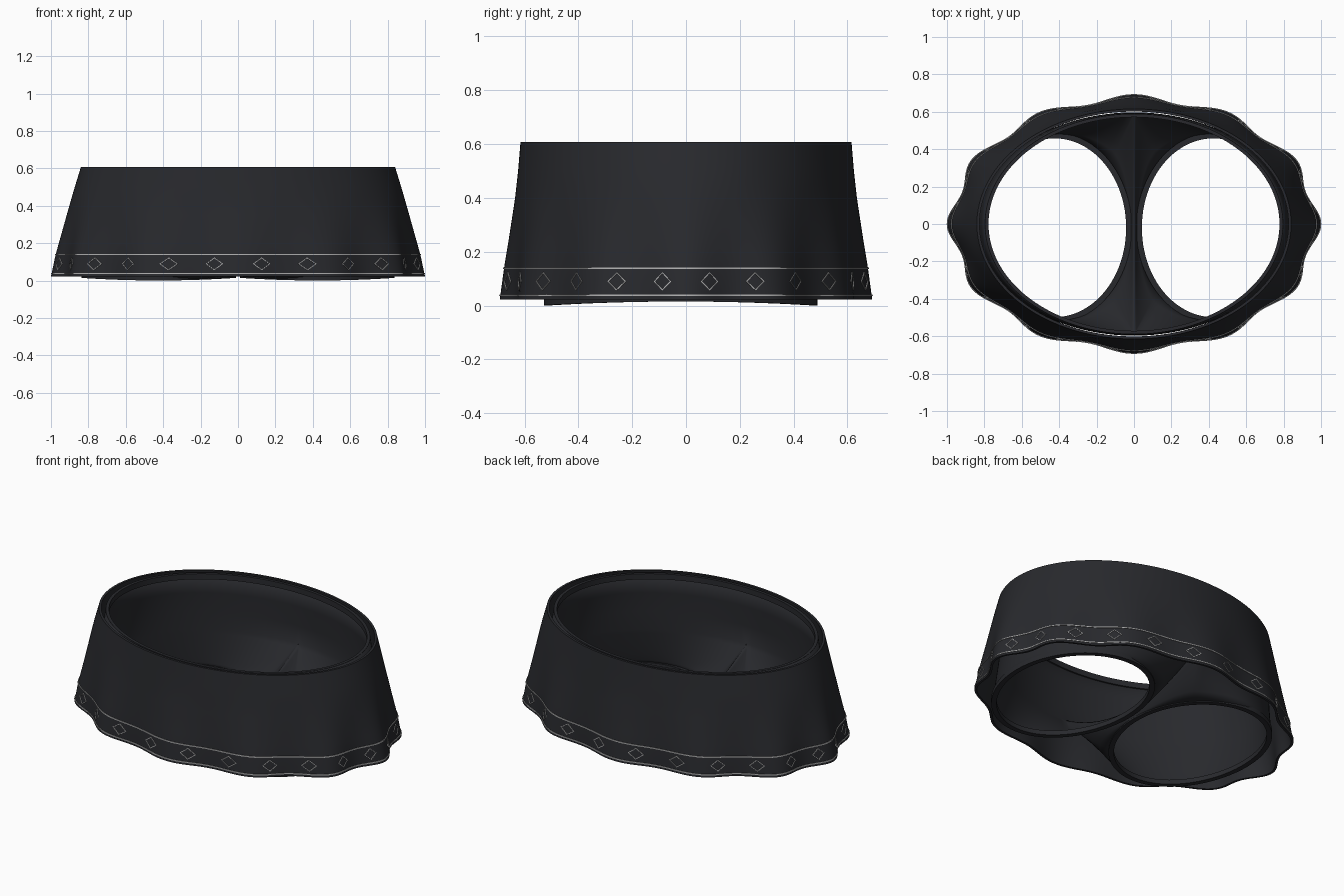
import bpy, bmesh, math
from math import sin, cos, pi

if "Cube" in bpy.data.objects:
    bpy.data.objects.remove(bpy.data.objects["Cube"])


def material(name, col):
    m = bpy.data.materials.new(name)
    m.diffuse_color = (*col, 1)
    m.use_nodes = True
    m.node_tree.nodes["Principled BSDF"].inputs["Base Color"].default_value = m.diffuse_color
    return m


FABRIC = material("black_fabric", (0.021, 0.022, 0.026))
TRIM = material("grey_trim", (0.42, 0.42, 0.42))


def finish(bm, name, mat, angle=40):
    me = bpy.data.meshes.new(name)
    bm.to_mesh(me)
    bm.free()
    ob = bpy.data.objects.new(name, me)
    bpy.context.collection.objects.link(ob)
    me.materials.append(mat)
    bpy.ops.object.select_all(action='DESELECT')
    ob.select_set(True)
    bpy.context.view_layer.objects.active = ob
    bpy.ops.object.shade_smooth_by_angle(angle=math.radians(angle))
    return ob


def loft(bm, rings, wrap_rows=False, closed=True):
    """Bridge equal-length rings of points with quads."""
    rows = [[bm.verts.new(p) for p in r] for r in rings]
    if wrap_rows:
        rows.append(rows[0])
    n = len(rows[0])
    for a, b in zip(rows, rows[1:]):
        for i in range(n if closed else n - 1):
            j = (i + 1) % n
            bm.faces.new((a[i], a[j], b[j], b[i]))


# Skirt surface: (z, x radius, y radius), wavy towards the hem
PROFILE = [(0.022, 1.0, 0.692), (0.14, 0.975, 0.676), (0.25, 0.944, 0.658),
           (0.4, 0.902, 0.635), (0.5, 0.873, 0.624), (0.607, 0.84, 0.615)]


def skirt_point(t, z, off=0.0):
    for (z0, x0, y0), (z1, x1, y1) in zip(PROFILE, PROFILE[1:]):
        if z <= z1 or z1 == PROFILE[-1][0]:
            f = (z - z0) / (z1 - z0)
            rx, ry = x0 + f * (x1 - x0), y0 + f * (y1 - y0)
            break
    fade = max(0.0, min(1.0, (0.48 - z) / 0.46)) ** 1.3
    w = 1 - 0.026 * fade * (1 - cos(12 * t))
    return ((rx * w + off) * cos(t), (ry * w + off) * sin(t), z)


N = 288
ANG = [2 * pi * i / N for i in range(N)]
levels = [0.022, 0.035, 0.08, 0.14, 0.2, 0.25, 0.3, 0.35, 0.4, 0.45, 0.5, 0.55, 0.607]
bm = bmesh.new()
loft(bm, [[skirt_point(t, z) for t in ANG] for z in levels] +
     [[skirt_point(t, z, -0.014) for t in ANG] for z in reversed(levels)], wrap_rows=True)
finish(bm, "skirt", FABRIC)

# Piping lines above and below the diamond band
for name, z in (("upper_piping", 0.139), ("hem_piping", 0.038)):
    bm = bmesh.new()
    loft(bm, [[skirt_point(t, z + dz, o) for t in ANG] for dz, o in
              ((-0.003, 0.0), (-0.003, 0.004), (0.003, 0.004), (0.003, 0.0))])
    finish(bm, name, TRIM, 30)

# Diamond outlines around the band
bm = bmesh.new()
for k in range(24):
    c = 2 * pi * (k + 0.5) / 24

    def diamond(s, off):
        pts = []
        corners = [(1, 0), (0, 1), (-1, 0), (0, -1)]
        for q in range(4):
            (a, b), (d, e) = corners[q], corners[(q + 1) % 4]
            for f in (0, 0.25, 0.5, 0.75):
                u, v = a + (d - a) * f, b + (e - b) * f
                pts.append(skirt_point(c + 0.05 * s * u, 0.09 + 0.034 * s * v, off))
        return pts
    loft(bm, [diamond(1, 0), diamond(1, 0.004), diamond(0.87, 0.004), diamond(0.87, 0)])
finish(bm, "diamond_trim", TRIM, 30)

# Inner shorts: one leg lofted from leg opening to half waist, then mirrored
CX, CY, LX, LY = 0.425, -0.02, 0.405, 0.5
M, SEAM = 96, 36     # ring points; index of the back seam


def leg_point(i, dr=0.0, dz=0.0):
    t = 2 * pi * i / M
    return (CX + (LX + dr) * cos(t), CY + (LY + dr) * sin(t), 0.021 - 0.014 * sin(t) ** 2 + dz)


def top_point(i):
    if i > M - SEAM:
        i -= M
    if i <= SEAM:
        u = i / SEAM * pi / 2
        return (0.835 * cos(u) if i < SEAM and i > -SEAM else 0, 0.592 * sin(u), 0.25)
    y = 0.592 * cos((i - SEAM) / (M - 2 * SEAM) * pi)
    return (0, y, 0.07 + 0.18 * (y / 0.592) ** 2)


rings = []
for s in (0, 0.15, 0.3, 0.45, 0.6, 0.75, 0.9, 1.0):
    row = []
    for i in range(M):
        a, b = leg_point(i), top_point(i)
        h = s ** 0.8
        row.append(tuple(a[k] + (b[k] - a[k]) * (h if k < 2 else s) for k in range(3)))
    rings.append(row)
bm = bmesh.new()
loft(bm, rings)
upper = []
for z, rx, ry in ((0.25, 0.835, 0.592), (0.36, 0.828, 0.592), (0.48, 0.812, 0.589), (0.602, 0.792, 0.584)):
    row = []
    for i in range(-SEAM, SEAM + 1):
        u = i / SEAM * pi / 2
        row.append((rx * cos(u) if abs(i) < SEAM else 0, ry * sin(u), z))
    upper.append(row)
loft(bm, upper, closed=False)
bmesh.ops.remove_doubles(bm, verts=bm.verts, dist=1e-5)
bmesh.ops.recalc_face_normals(bm, faces=bm.faces)
shorts = finish(bm, "inner_shorts", FABRIC, 50)
shorts.modifiers.new("mirror", 'MIRROR')
sol = shorts.modifiers.new("thickness", 'SOLIDIFY')
sol.thickness, sol.offset = 0.01, 0

# Leg hems and waist binding
bm = bmesh.new()
loft(bm, [[leg_point(i, r, z) for i in range(M)] for r, z in
          ((-0.022, -0.006), (0.008, -0.006), (0.008, 0.022), (-0.022, 0.022))], wrap_rows=True)
bmesh.ops.recalc_face_normals(bm, faces=bm.faces)
hem = finish(bm, "leg_hem", FABRIC)
hem.modifiers.new("mirror", 'MIRROR').use_mirror_merge = False

bm = bmesh.new()
loft(bm, [[((0.79 + r) * cos(t), (0.583 + r) * sin(t), z) for t in ANG[::2]] for r, z in
          ((-0.012, 0.57), (0.008, 0.57), (0.006, 0.604), (-0.012, 0.604))], wrap_rows=True)
bmesh.ops.recalc_face_normals(bm, faces=bm.faces)
finish(bm, "waist_binding", FABRIC)
